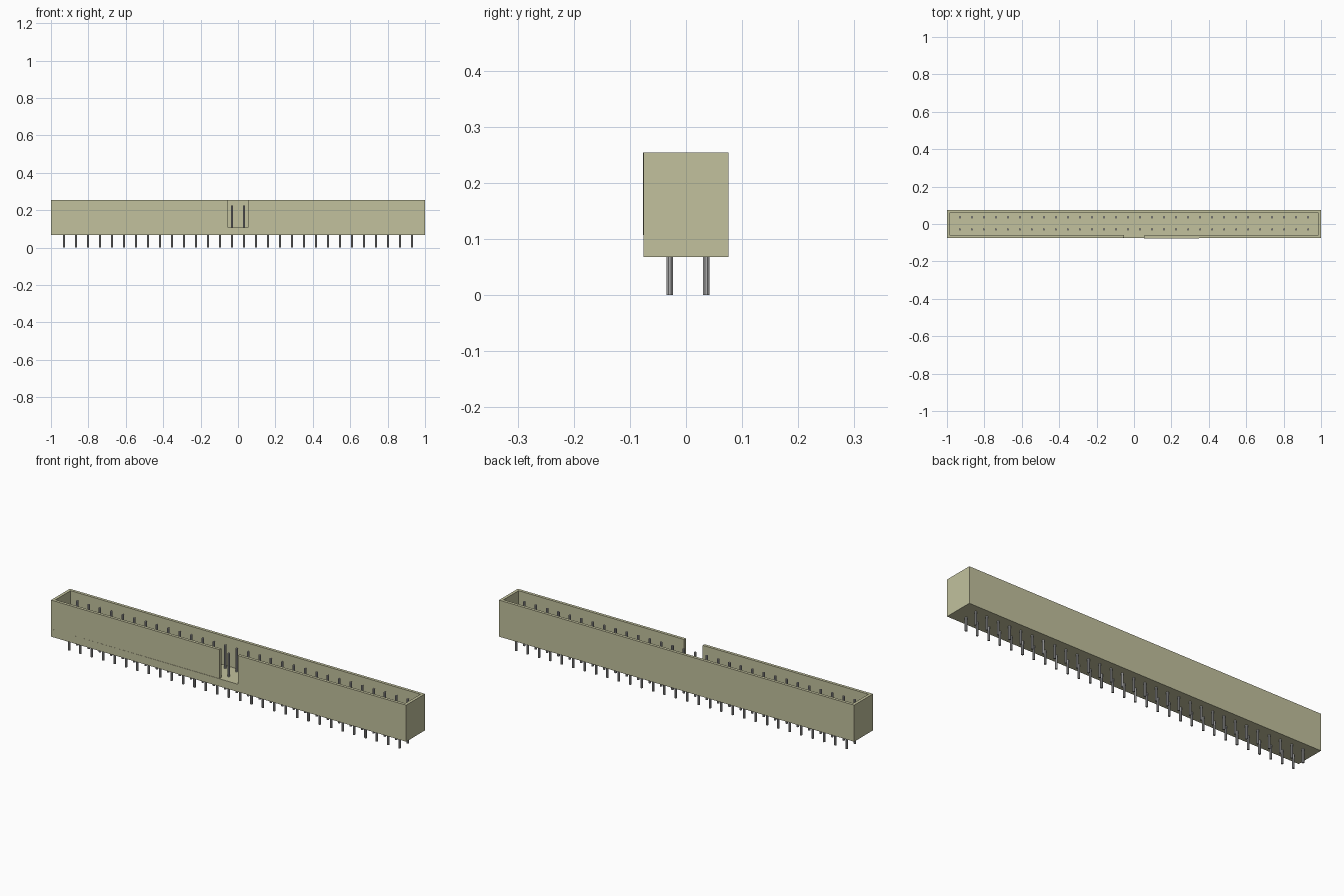
import bpy, bmesh, math

if "Cube" in bpy.data.objects:
    bpy.data.objects.remove(bpy.data.objects["Cube"], do_unlink=True)


def material(name, rgb):
    m = bpy.data.materials.new(name)
    m.use_nodes = True
    m.diffuse_color = (*rgb, 1)
    m.node_tree.nodes["Principled BSDF"].inputs["Base Color"].default_value = (*rgb, 1)
    return m


beige = material("beige plastic", (0.54, 0.535, 0.34))
grey = material("pin metal", (0.42, 0.42, 0.42))


def finish(name, bm, mat):
    bmesh.ops.recalc_face_normals(bm, faces=bm.faces)
    mesh = bpy.data.meshes.new(name)
    bm.to_mesh(mesh)
    bm.free()
    mesh.materials.append(mat)
    obj = bpy.data.objects.new(name, mesh)
    bpy.context.collection.objects.link(obj)
    return obj


def prism(bm, outline, z0, z1):
    """Extrude a flat outline, leaving the volume closed."""
    face = bm.faces.new([bm.verts.new((x, y, z0)) for x, y in outline])
    ext = bmesh.ops.extrude_face_region(bm, geom=[face], use_keep_orig=True)
    for v in ext["geom"]:
        if isinstance(v, bmesh.types.BMVert):
            v.co.z = z1


BOTTOM, FLOOR, TOP = 0.068, 0.107, 0.254
W, D, T, NOTCH = 1.0, 0.0755, 0.015, 0.053

# Solid base of the housing
bm = bmesh.new()
prism(bm, [(-W, -D), (W, -D), (W, D), (-W, D)], BOTTOM, FLOOR)
finish("housing_base", bm, beige)

# Shroud wall: one C-shaped outline, open at the front notch,
# with the two notch ends very slightly out of line
left_y, right_y = -D + 0.002, -D - 0.001
shroud = [
    (-NOTCH, left_y), (-W, -D), (-W, D), (W, D), (W, -D), (NOTCH, right_y),
    (NOTCH, right_y + T), (W - T, -D + T), (W - T, D - T),
    (-W + T, D - T), (-W + T, -D + T), (-NOTCH, left_y + T),
]
bm = bmesh.new()
prism(bm, shroud, FLOOR, TOP)
finish("shroud_wall", bm, beige)

# Two rows of thirty eight-sided pins
COUNT, PITCH, HALF = 30, 0.0642, 0.0055
radius = HALF / math.cos(math.pi / 8)
octagon = [(radius * math.cos(math.pi * (2 * k + 1) / 8),
            radius * math.sin(math.pi * (2 * k + 1) / 8)) for k in range(8)]
for name, row_y in (("front_pin_row", -0.029), ("back_pin_row", 0.036)):
    bm = bmesh.new()
    for i in range(COUNT):
        x = (i - (COUNT - 1) / 2) * PITCH
        prism(bm, [(x + a, row_y + b) for a, b in octagon], 0.0, 0.225)
    finish(name, bm, grey)
